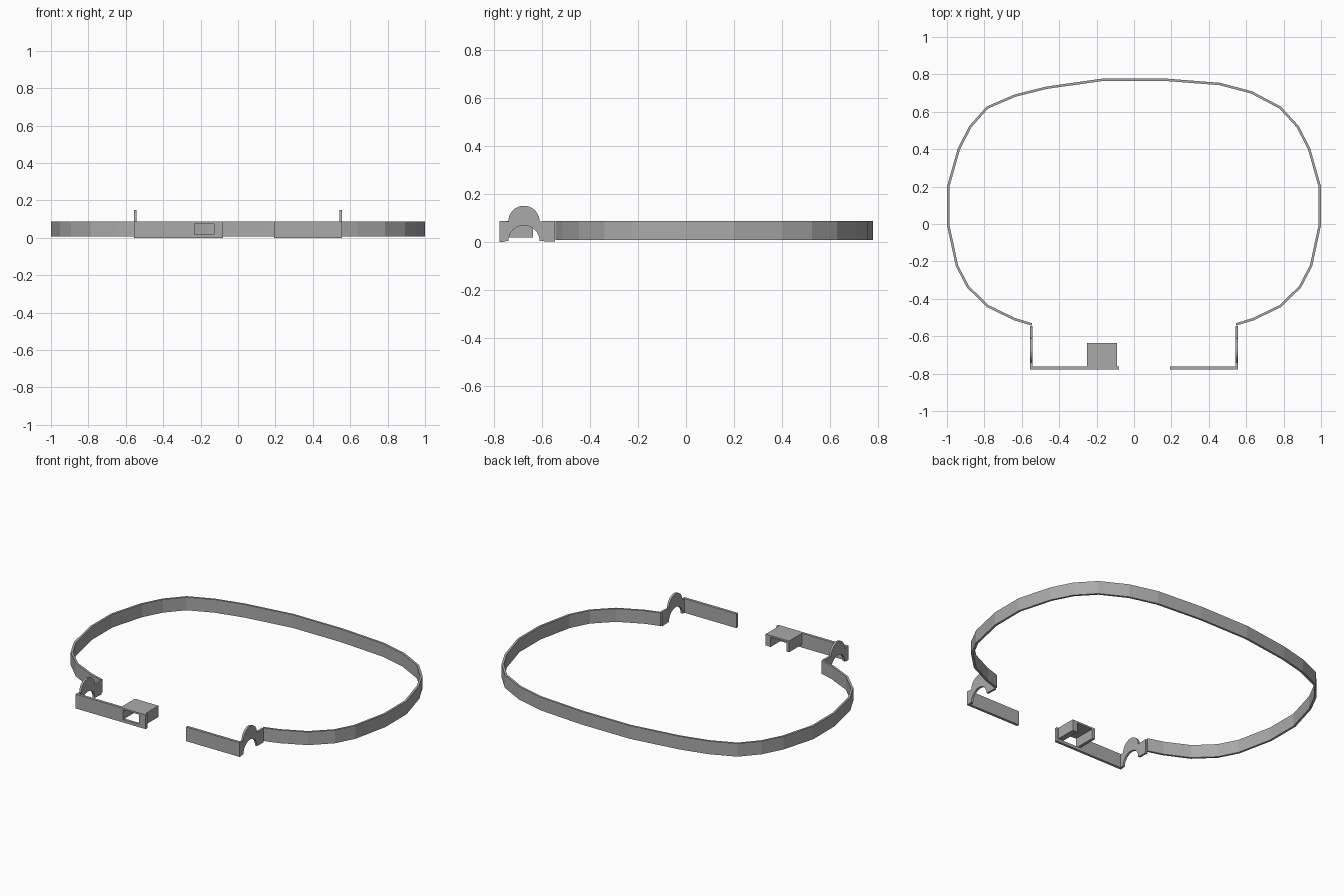
import bpy, bmesh, math
from mathutils import Vector

cube = bpy.data.objects.get("Cube")
if cube:
    bpy.data.objects.remove(cube, do_unlink=True)

grey = bpy.data.materials.new("plain_grey")
grey.use_nodes = True
grey.diffuse_color = (0.4, 0.4, 0.4, 1)
grey.node_tree.nodes["Principled BSDF"].inputs["Base Color"].default_value = (0.4, 0.4, 0.4, 1)

TOP = 0.087      # height of the strap
THICK = 0.013    # sheet thickness
FRONT = -0.777   # front plane
SIDE = 0.555     # outer face of the side plates


def finish(name, bm):
    bmesh.ops.recalc_face_normals(bm, faces=bm.faces)
    mesh = bpy.data.meshes.new(name)
    bm.to_mesh(mesh)
    bm.free()
    mesh.materials.append(grey)
    obj = bpy.data.objects.new(name, mesh)
    bpy.context.scene.collection.objects.link(obj)
    return obj


def prism(name, profile, direction):
    """Extrude a closed outline along a direction."""
    bm = bmesh.new()
    face = bm.faces.new([bm.verts.new(p) for p in profile])
    out = bmesh.ops.extrude_face_region(bm, geom=[face])
    moved = [v for v in out["geom"] if isinstance(v, bmesh.types.BMVert)]
    bmesh.ops.translate(bm, verts=moved, vec=Vector(direction))
    return finish(name, bm)


def box(name, x0, x1, y0, y1, z0, z1):
    outline = [(x0, y0, z0), (x1, y0, z0), (x1, y1, z0), (x0, y1, z0)]
    return prism(name, outline, (0, 0, z1 - z0))


def arc(cy, cz, radius, start, end, steps=20):
    angles = [start + (end - start) * i / steps for i in range(steps + 1)]
    return [(cy + radius * math.cos(a), cz + radius * math.sin(a)) for a in angles]


# Head strap: faceted loop, open at the front
path = [(.548, -.543), (.64, -.515), (.785, -.445), (.893, -.34), (.953, -.225),
        (1, -.005), (1, .2), (.942, .405), (.88, .525), (.785, .628),
        (.63, .71), (.46, .755), (.165, .778), (-.165, .778), (-.468, .735),
        (-.64, .692), (-.788, .628), (-.88, .525), (-.942, .405), (-1, .2),
        (-1, -.005), (-.953, -.225), (-.893, -.34), (-.785, -.445),
        (-.64, -.515), (-.548, -.543)]
bm = bmesh.new()
low = [bm.verts.new((x, y, 0.007)) for x, y in path]
high = [bm.verts.new((x, y, TOP)) for x, y in path]
for i in range(len(path) - 1):
    bm.faces.new((low[i], low[i + 1], high[i + 1], high[i]))
strap = finish("strap", bm)
# Point the wall outward so that the sheet thickens inward
if strap.data.polygons[0].normal.x < 0:
    strap.data.flip_normals()
solid = strap.modifiers.new("thickness", 'SOLIDIFY')
solid.thickness = THICK
solid.offset = -1
solid.use_even_offset = True

# Side plates: arched cut-out below, round hump above
cy, r, back = -0.675, 0.065, -0.545
outline = [(FRONT, 0)] + arc(cy, 0.003, r, math.pi, 0) + [(back, 0), (back, TOP)]
outline += arc(cy, TOP - 0.002, r, 0, math.pi) + [(FRONT, TOP)]
for name, x in (("left_side_plate", SIDE - THICK), ("right_side_plate", -SIDE)):
    prism(name, [(x, y, z) for y, z in outline], (THICK, 0, 0))

# Front arms
arm_back = FRONT + 0.016
box("left_front_arm", 0.193, SIDE, FRONT, arm_back, 0, TOP)

# Right arm, with a window into the clip
wx0, wx1, wz0, wz1 = -0.232, -0.127, 0.018, TOP - 0.01
box("right_front_arm", -SIDE, wx0, FRONT, arm_back, 0, TOP)
box("right_arm_end", wx1, -0.08, FRONT, arm_back, 0, TOP)
box("window_sill", wx0, wx1, FRONT, arm_back, 0, wz0)
box("window_head", wx0, wx1, FRONT, arm_back, wz1, TOP)

# Clip behind the window: two walls and a roof
clip_back = -0.637
box("clip_outer_wall", -0.251, wx0, arm_back, clip_back, wz0, TOP)
box("clip_inner_wall", wx1, -0.092, arm_back, clip_back, wz0, TOP)
box("clip_roof", wx0, wx1, arm_back, clip_back, wz1, TOP)
